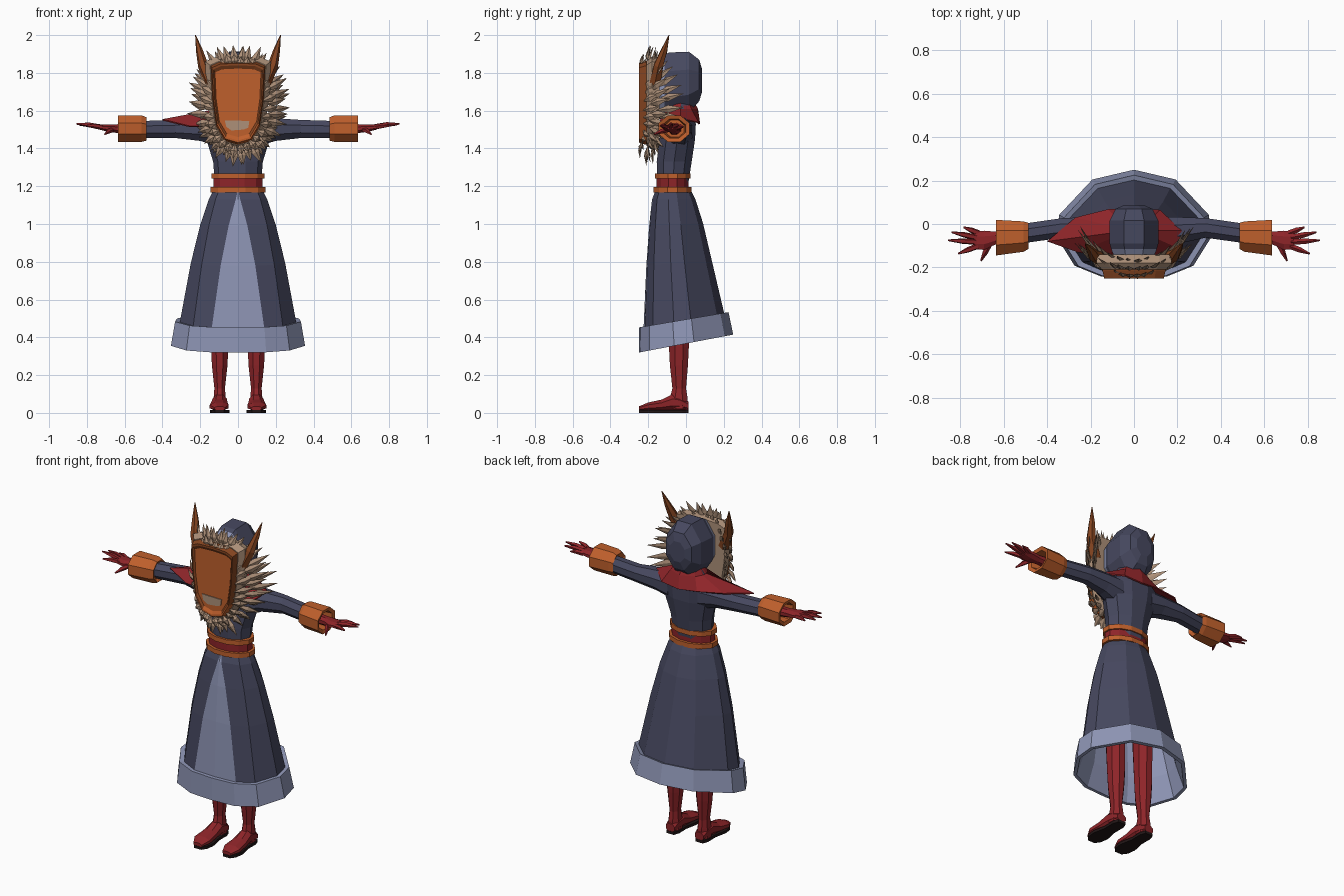
import bpy, bmesh, math, random
from mathutils import Vector as V

if "Cube" in bpy.data.objects:
    bpy.data.objects.remove(bpy.data.objects["Cube"])
random.seed(4)

def mat(name, r, g, b):
    m = bpy.data.materials.new(name)
    m.diffuse_color = (r, g, b, 1)
    m.use_nodes = True
    m.node_tree.nodes["Principled BSDF"].inputs["Base Color"].default_value = m.diffuse_color
    return m
NAVY = mat("navy cloth", .062, .065, .115)
PALE = mat("pale blue cloth", .27, .30, .46)
RED = mat("dark red", .27, .018, .022)
ORANGE = mat("burnt orange", .52, .115, .025)
BROWN = mat("horn brown", .24, .06, .015)
TAN = mat("feather tan", .42, .28, .19)
BLACK = mat("sole black", .015, .008, .008)

def build(name, verts, faces, mats, rule=None):
    me = bpy.data.meshes.new(name)
    me.from_pydata([tuple(v) for v in verts], [], faces)
    bm = bmesh.new()
    bm.from_mesh(me)
    bmesh.ops.recalc_face_normals(bm, faces=bm.faces)
    bm.to_mesh(me)
    bm.free()
    ob = bpy.data.objects.new(name, me)
    bpy.context.collection.objects.link(ob)
    for m in mats:
        me.materials.append(m)
    if rule:
        for p in me.polygons:
            p.material_index = rule(p)
    return ob

def loft(name, rings, mats, rule=None, cap0=True, cap1=True):
    n = len(rings[0])
    verts = [p for r in rings for p in r]
    faces = [(k*n+i, k*n+(i+1) % n, (k+1)*n+(i+1) % n, (k+1)*n+i)
             for k in range(len(rings)-1) for i in range(n)]
    if cap0:
        faces.append(tuple(range(n))[::-1])
    if cap1:
        faces.append(tuple(range(len(verts)-n, len(verts))))
    return build(name, verts, faces, mats, rule)

def ngon(cx, cy, rx, ry, n=8):
    # polygon with flat sides facing the axes
    k = 1 / math.cos(math.pi/n)
    return [(cx+rx*k*math.sin((i+.5)*2*math.pi/n), cy+ry*k*math.cos((i+.5)*2*math.pi/n)) for i in range(n)]

def ring_z(z, hw, y0, y1, cx=0, n=8):
    return [(x, y, z) for x, y in ngon(cx, (y0+y1)/2, hw, (y1-y0)/2, n)]

def ring_y(y, hw, z0, z1, cx=0, n=8):
    return [(x, y, z) for x, z in ngon(cx, (z0+z1)/2, hw, (z1-z0)/2, n)]

def ring_x(x, cy, cz, ry, rz, n=8):
    return [(x, y, z) for y, z in ngon(cy, cz, ry, rz, n)]

def tube(name, pts, radii, m, n=6):
    pts = [V(p) for p in pts]
    rings = []
    for i, p in enumerate(pts):
        d = (pts[min(i+1, len(pts)-1)] - pts[max(i-1, 0)]).normalized()
        a = d.cross(V((.1, 1, .05))).normalized()
        b = d.cross(a)
        rings.append([p + radii[i]*(a*math.cos(t) + b*math.sin(t))
                      for t in [j*2*math.pi/n for j in range(n)]])
    return loft(name, rings, [m])

# skirt: shared outline, with a front panel whose edge widens downward
HALF = [(0, -1), (.42, -.97), (.77, -.77), (1, -.25), (.97, .17), (.54, .82), (0, 1)]
def skirt_ring(z, hw, y0, y1, tilt, panel=None):
    pts = list(HALF)
    if panel is not None:
        pts[1] = (panel/hw, -.97)
    pts = pts + [(-x, y) for x, y in pts[-2:0:-1]]
    out = []
    for u, v in pts:
        y = (y0+y1)/2 + v*(y1-y0)/2
        out.append((u*hw, y, z + tilt*y))
    return out
skirt = loft("skirt", [skirt_ring(*a) for a in (
    (1.17, .135, -.165, .03, 0, .003), (1.13, .155, -.18, .05, .0, .012), (1.0, .2, -.195, .09, .05, .05),
    (.8, .25, -.21, .135, .1, .092), (.48, .31, -.225, .205, .17, .14))], [NAVY, PALE],
    lambda p: int(p.normal.y < -.5 and abs(p.center.x) < .08 and len(p.vertices) == 4
                  and p.index % 12 in (0, 11)), cap1=False)
# hem band with lining
loft("hem_and_lining", [skirt_ring(*a) for a in (
    (.49, .305, -.22, .2, .17), (.495, .333, -.248, .225, .17), (.367, .355, -.25, .25, .19),
    (.367, .335, -.235, .23, .19), (.5, .29, -.2, .18, .17), (.95, .19, -.17, .07, .05))],
    [PALE], cap0=False)

# torso
loft("torso", [ring_z(*a, n=10) for a in (
    (1.2, .115, -.15, .01), (1.33, .125, -.155, .03), (1.45, .16, -.14, .048),
    (1.53, .18, -.12, .052), (1.585, .12, -.1, .045), (1.64, .08, -.09, .04))], [NAVY])

# belt: red sash between two orange bands
for nm, z0, z1, hw, m in (("lower", 1.167, 1.195, .146, ORANGE), ("sash", 1.19, 1.245, .13, RED),
                          ("upper", 1.24, 1.268, .14, ORANGE)):
    e = hw - .13
    loft("belt_" + nm, [ring_z(z, hw, -.155-e, .013+e, n=12) for z in (z0, z1)], [m])

# hood with pale front trim
loft("hood", [ring_y(*a) for a in (
    (-.17, .085, 1.62, 1.86), (-.115, .105, 1.585, 1.895), (-.09, .112, 1.57, 1.908), (.015, .112, 1.59, 1.912),
    (.07, .085, 1.65, 1.87), (.085, .05, 1.70, 1.82))], [NAVY, PALE],
    lambda p: int(p.center.y < -.12))

# arms, cuffs, hands, legs, horns on both sides
for s, side in ((1, "left"), (-1, "right")):
    def mx(rings):
        return [[(x*s, y, z) for x, y, z in r] for r in rings]
    loft(side + "_sleeve", mx([ring_x(*a) for a in (
        (.1, -.045, 1.49, .08, .08), (.2, -.03, 1.5, .062, .06), (.33, -.018, 1.503, .045, .048),
        (.52, -.045, 1.5, .045, .045))]), [NAVY])
    loft(side + "_cuff", mx([ring_x(*a) for a in (
        (.5, -.05, 1.5, .045, .045), (.485, -.055, 1.503, .06, .062), (.51, -.058, 1.505, .07, .07),
        (.636, -.063, 1.505, .082, .07), (.63, -.063, 1.505, .06, .05), (.56, -.06, 1.505, .05, .045))]), [ORANGE])
    loft(side + "_palm", mx([ring_x(*a) for a in (
        (.54, -.06, 1.503, .035, .03), (.64, -.065, 1.505, .03, .023), (.69, -.075, 1.508, .044, .019),
        (.735, -.075, 1.513, .042, .013))]), [RED])
    for nm, a, b in (("little_finger", (.715, -.042, 1.51), (.785, -.015, 1.515)),
                     ("ring_finger", (.725, -.062, 1.515), (.84, -.038, 1.525)),
                     ("middle_finger", (.725, -.083, 1.515), (.856, -.075, 1.53)),
                     ("index_finger", (.72, -.102, 1.512), (.81, -.137, 1.52)),
                     ("thumb", (.665, -.09, 1.5), (.705, -.17, 1.475))):
        A, B = V((a[0]*s, a[1], a[2])), V((b[0]*s, b[1], b[2]))
        M = (A+B)/2 + V((0, 0, .004))
        tube(side + "_" + nm, [A, M, B], [.014, .013, .004], RED, 5)
    c = .097*s
    loft(side + "_leg", [ring_z(*a, cx=c) for a in (
        (.7, .05, -.11, .02), (.35, .046, -.09, .015), (.25, .041, -.085, .01), (.13, .028, -.072, .0),
        (.08, .032, -.085, .008), (.02, .036, -.08, .01))], [RED])
    loft(side + "_foot", [ring_y(y, hw, .012, zt, cx=c+o*s) for y, hw, zt, o in (
        (.012, .03, .06, 0), (-.03, .036, .09, 0), (-.07, .038, .1, 0), (-.13, .044, .07, .002),
        (-.2, .05, .055, .003), (-.248, .028, .035, 0))], [RED])
    sole = [(.025, .014), (.037, -.02), (.036, -.09), (.052, -.17), (.045, -.22), (.024, -.25)]
    sole += [(-x, y) for x, y in sole[::-1]]
    loft(side + "_sole", [[(c+x, y, z) for x, y in sole] for z in (0, .016)], [BLACK])
    tube(side + "_horn", [(.14*s, -.165, 1.74), (.185*s, -.145, 1.84), (.205*s, -.115, 1.92), (.225*s, -.09, 2)],
         [.034, .028, .018, .002], BROWN)

# red shawl with one long corner over the right arm
outer = [(-.12, -.15, 1.52), (-.26, -.13, 1.52), (-.4, -.08, 1.555), (-.27, .03, 1.56), (-.12, .068, 1.545),
         (0, .075, 1.53), (.12, .065, 1.54), (.22, -.03, 1.56), (.2, -.11, 1.54), (.1, -.16, 1.51)]
def neck(p, k, z):
    a = math.atan2(p[1]+.03, p[0])
    return (.085*k*math.cos(a), -.03+.075*k*math.sin(a), z)
shawl = loft("shawl", [[neck(p, 1, 1.64) for p in outer], [neck(p, 1.25, 1.61) for p in outer], outer],
             [RED], cap0=False, cap1=False)
shawl.modifiers.new("thickness", "SOLIDIFY").thickness = .008

# mask: raised rim around a recessed face
face = [(0, 1.862), (.1, 1.857), (.145, 1.837), (.137, 1.66), (.117, 1.52), (.07, 1.44), (0, 1.42)]
face += [(-x, z) for x, z in face[-2:0:-1]]
def face_ring(y, k, kz=None):
    return [(x*k, y, 1.645 + (z-1.645)*(kz or k)) for x, z in face]
loft("mask", [face_ring(-.17, 1), face_ring(-.215, 1), face_ring(-.25, .95), face_ring(-.25, .9),
              face_ring(-.24, .84, .82)], [ORANGE, BROWN],
     lambda p: int(len(p.vertices) == 4 and p.center.z > 1.5))
mouth = [(-.07, 1.548), (.06, 1.546), (.055, 1.51), (.03, 1.5), (-.035, 1.495), (-.062, 1.515)]
loft("mask_mouth", [[(x, y, z) for x, z in mouth] for y in (-.238, -.245)], [TAN])

# feather mane: backing plus three layers of ridged feathers
loft("mane_backing", [face_ring(-.21, 1.02), face_ring(-.18, 1.2, 1.12), face_ring(-.14, 1.15, 1.08)], [TAN])
fv, ff = [], []
def feather(base, tip, n0, w):
    d = tip - base
    side = d.cross(n0).normalized()
    up = side.cross(d).normalized()
    m = base + d*.5 + up*.008
    i = len(fv)
    fv.extend([base, m+side*w, m+up*.01, m-side*w, m-up*.006, tip])
    for a in range(4):
        b = 1 + (a+1) % 4
        ff.extend([(i, i+1+a, i+b), (i+5, i+b, i+1+a)])
for n, bx, bz, by, tx, tz, ty, sweep in (
        (32, .125, .2, -.228, .205, .275, -.23, .09),
        (34, .135, .21, -.2, .262, .335, -.195, .11),
        (32, .14, .2, -.165, .265, .3, -.16, .15)):
    for i in range(n):
        a = (i + random.uniform(.35, .65)) * 2*math.pi/n
        sn, cs = math.sin(a), math.cos(a)
        k = random.uniform(.93, 1.06)
        base = V((bx*sn, by, 1.625 + bz*cs))
        lift = .03*abs(sn)
        tip = V((tx*sn*k, ty + sweep*sn*sn - .015*(cs < -.6), 1.625 + tz*cs*k + lift))
        feather(base, tip, V((sn*.6, -1, cs*.3)), .021)
build("feather_mane", fv, ff, [TAN])
